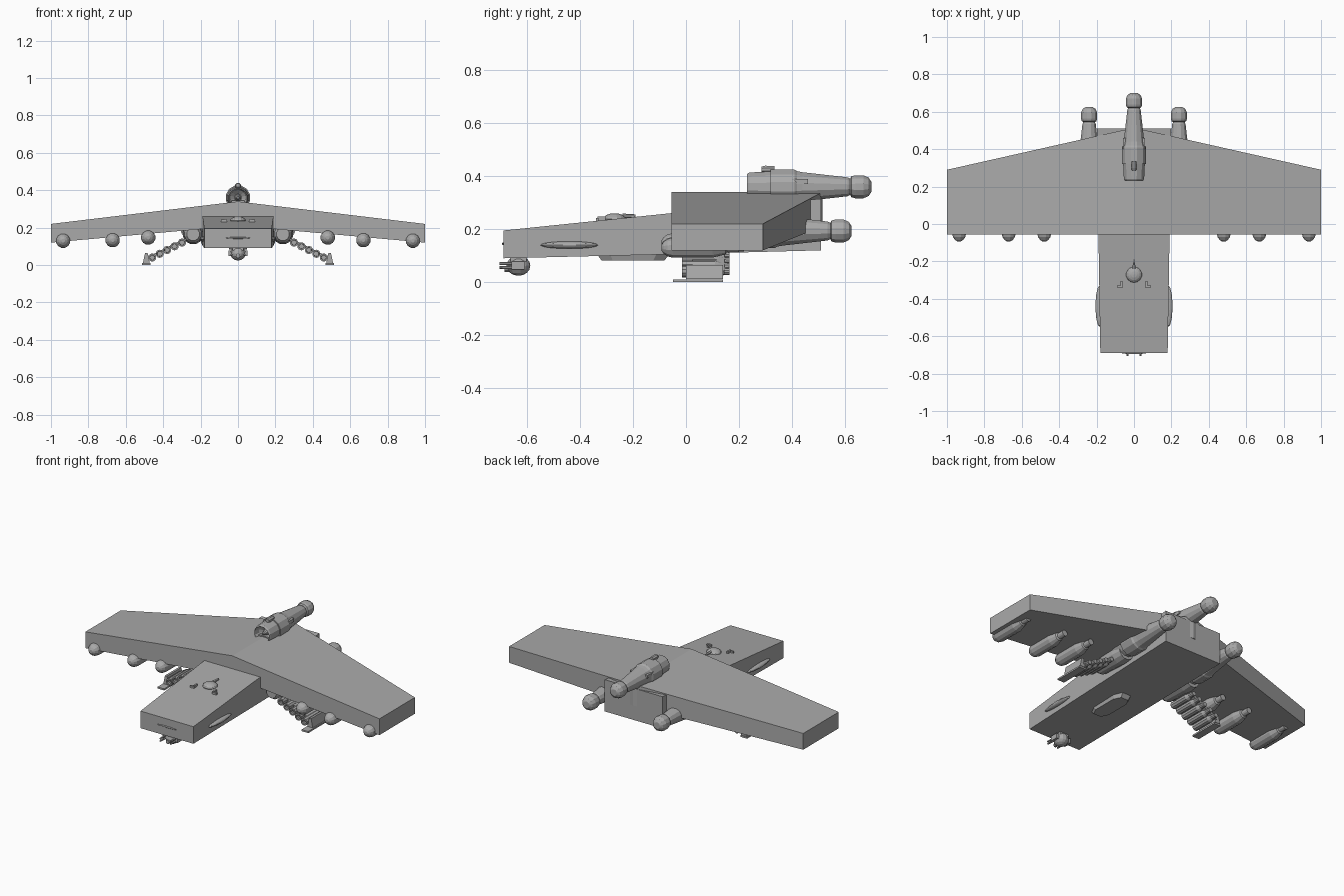
import bpy, bmesh, math
from mathutils import Matrix, Vector

cube = bpy.data.objects.get("Cube")
if cube:
    bpy.data.objects.remove(cube)

hull_grey = bpy.data.materials.new("hull_grey")
hull_grey.use_nodes = True
GREY = (0.4, 0.4, 0.4, 1)
hull_grey.diffuse_color = GREY
hull_grey.node_tree.nodes["Principled BSDF"].inputs["Base Color"].default_value = GREY


def finish(name, bm):
    bmesh.ops.recalc_face_normals(bm, faces=bm.faces)
    mesh = bpy.data.meshes.new(name)
    bm.to_mesh(mesh)
    bm.free()
    mesh.materials.append(hull_grey)
    obj = bpy.data.objects.new(name, mesh)
    bpy.context.collection.objects.link(obj)
    return obj


def loft(name, rings):
    """Skin a list of equal point rings and cap both ends."""
    bm = bmesh.new()
    rows = [[bm.verts.new(p) for p in ring] for ring in rings]
    n = len(rows[0])
    for a, b in zip(rows, rows[1:]):
        for i in range(n):
            j = (i + 1) % n
            bm.faces.new((a[i], a[j], b[j], b[i]))
    bm.faces.new(rows[0])
    bm.faces.new(rows[-1])
    return finish(name, bm)


def spindle(name, x, z, profile, sides=12):
    """Round body along y from (y, radius) pairs."""
    def ring(y, r):
        angles = [2 * math.pi * (i + 0.5) / sides for i in range(sides)]
        return [(x + r * math.cos(a), y, z + r * math.sin(a)) for a in angles]
    return loft(name, [ring(y, r) for y, r in profile])


def box(name, centre, size, tilt=0):
    bm = bmesh.new()
    bmesh.ops.create_cube(bm, size=1, matrix=Matrix.Translation(centre)
                          @ Matrix.Rotation(tilt, 4, "Y") @ Matrix.Diagonal((*size, 1)))
    return finish(name, bm)


def ball(name, centre, size):
    bm = bmesh.new()
    bmesh.ops.create_uvsphere(bm, u_segments=14, v_segments=8, radius=1,
                              matrix=Matrix.Translation(centre) @ Matrix.Diagonal((*size, 1)))
    return finish(name, bm)


# Fuselage: tapering slab
def slab(y, half, low, high):
    return [(-half, y, low), (half, y, low), (half, y, high), (-half, y, high)]


loft("fuselage", [slab(-0.69, 0.18, 0.09, 0.195), slab(-0.06, 0.19, 0.105, 0.26),
                  slab(0.51, 0.197, 0.12, 0.315)])


# Wing: straight leading edge, swept trailing edge, drooping tips
def wing_section(x, back, low, high):
    return [(x, -0.055, low), (x, back, low), (x, back, high), (x, -0.055, high)]


loft("wing", [wing_section(-1, 0.29, 0.12, 0.22), wing_section(0, 0.515, 0.21, 0.34),
              wing_section(1, 0.29, 0.12, 0.22)])


# Engines: intake, collar, tapering tail and bulbous nozzle
def engine(name, x, z, end):
    profile = [(0.05, 0.02), (0.03, 0.042), (0, 0.05), (0.01, 0.056), (0.09, 0.06),
               (0.09, 0.067), (0.18, 0.067), (0.19, 0.061), (0.21, 0.057), (0.38, 0.037),
               (0.39, 0.032), (0.395, 0.041), (0.41, 0.045), (0.44, 0.045),
               (0.46, 0.036), (0.47, 0.02)]
    spindle(name, x, z, [(end - 0.47 + y, r) for y, r in profile])
    start = end - 0.47
    spindle(name + "_spinner", x, z, [(start + 0.01, 0.006), (start + 0.06, 0.022)], 8)
    for s in (-1, 1):
        box(name + "_side_rail", (x + s * 0.052, start + 0.2, z + 0.02), (0.016, 0.06, 0.02))


engine("top_engine", 0, 0.36, 0.70)
box("engine_pylon", (0, 0.37, 0.325), (0.07, 0.24, 0.04))
spindle("engine_scoop", 0, 0.425, [(0.285, 0.012), (0.30, 0.016), (0.335, 0.014)], 8)

for side, label in ((1, "left"), (-1, "right")):
    engine(label + "_engine", side * 0.24, 0.193, 0.625)
    spindle(label + "_engine_intake_duct", side * 0.24, 0.165,
            [(-0.02, 0.035), (0, 0.048), (0.16, 0.055), (0.22, 0.05)])

    # Wing stores hung beneath the leading edge
    for number, (x, z) in enumerate(((0.48, 0.147), (0.67, 0.133), (0.935, 0.13))):
        x *= side
        spindle(f"{label}_bomb_{number + 1}", x, z,
                [(-0.093, 0.01), (-0.085, 0.023), (-0.07, 0.034), (-0.05, 0.039),
                 (0.10, 0.039), (0.15, 0.026), (0.155, 0.018), (0.20, 0.018)])
        box(f"{label}_bomb_pylon_{number + 1}", (x, 0.03, z + 0.03), (0.02, 0.14, 0.04))

    # Sloping launcher arm with a row of rockets and a landing foot
    root, tip = Vector((side * 0.22, 0.085, 0.168)), Vector((side * 0.485, 0.085, 0.035))
    span = tip - root
    box(label + "_launcher_arm", (root + tip) / 2, (span.length, 0.12, 0.014),
        math.atan2(-span.z, span.x))
    for i in range(5):
        spot = root + span * (0.30 + 0.15 * i)
        spindle(f"{label}_rocket_{i + 1}", spot.x, spot.z - 0.008,
                [(0.01, 0.013), (-0.015, 0.014), (-0.015, 0.022), (0.11, 0.022),
                 (0.13, 0.015), (0.165, 0.013)], 10)

    def foot(y, bottom, top):
        x = side * 0.49
        return [(x - bottom, y, 0.012), (x + bottom, y, 0.012),
                (x + top, y, 0.065), (x - top, y, 0.065)]

    loft(label + "_foot", [foot(0, 0.018, 0.007), foot(0.14, 0.018, 0.007)])
    box(label + "_skid", (side * 0.49, 0.045, 0.005), (0.046, 0.19, 0.01))

    # Flank blister, roof sensors and turret gun
    ball(label + "_flank_blister", (side * 0.184, -0.44, 0.14), (0.022, 0.11, 0.014))
    box(label + "_roof_sensor", (side * 0.075, -0.335, 0.236), (0.03, 0.01, 0.014))
    box(label + "_roof_sensor_post", (side * 0.066, -0.32, 0.238), (0.01, 0.03, 0.018))
    for z in (0.055, 0.07):
        spindle(label + "_turret_gun", side * 0.035, z, [(-0.705, 0.005), (-0.62, 0.007)], 6)
    box(label + "_turret_cheek", (side * 0.043, -0.635, 0.063), (0.016, 0.05, 0.03))

# Chin turret
ball("chin_turret", (0, -0.633, 0.062), (0.042, 0.045, 0.038))
spindle("chin_turret_camera", 0, 0.05, [(-0.685, 0.012), (-0.64, 0.014)], 8)
box("chin_turret_mount", (0, -0.633, 0.087), (0.06, 0.06, 0.02))

# Roof dome with its rear probe
ball("roof_dome", (0, -0.27, 0.238), (0.043, 0.043, 0.022))
spindle("roof_probe", 0, 0.25, [(-0.24, 0.009), (-0.19, 0.006)], 6)

# Nose slit
ball("nose_slit", (0, -0.688, 0.145), (0.07, 0.008, 0.005))


# Belly fairing
def belly(z, shrink):
    return [(0, 0, 0)] and [(x * shrink, -0.2 + y * shrink, z) for x, y in
                            ((-0.03, -0.14), (0.03, -0.14), (0.055, -0.09), (0.055, 0.09),
                             (0.03, 0.14), (-0.03, 0.14), (-0.055, 0.09), (-0.055, -0.09))]


loft("belly_fairing", [belly(0.11, 1), belly(0.082, 0.85)])
